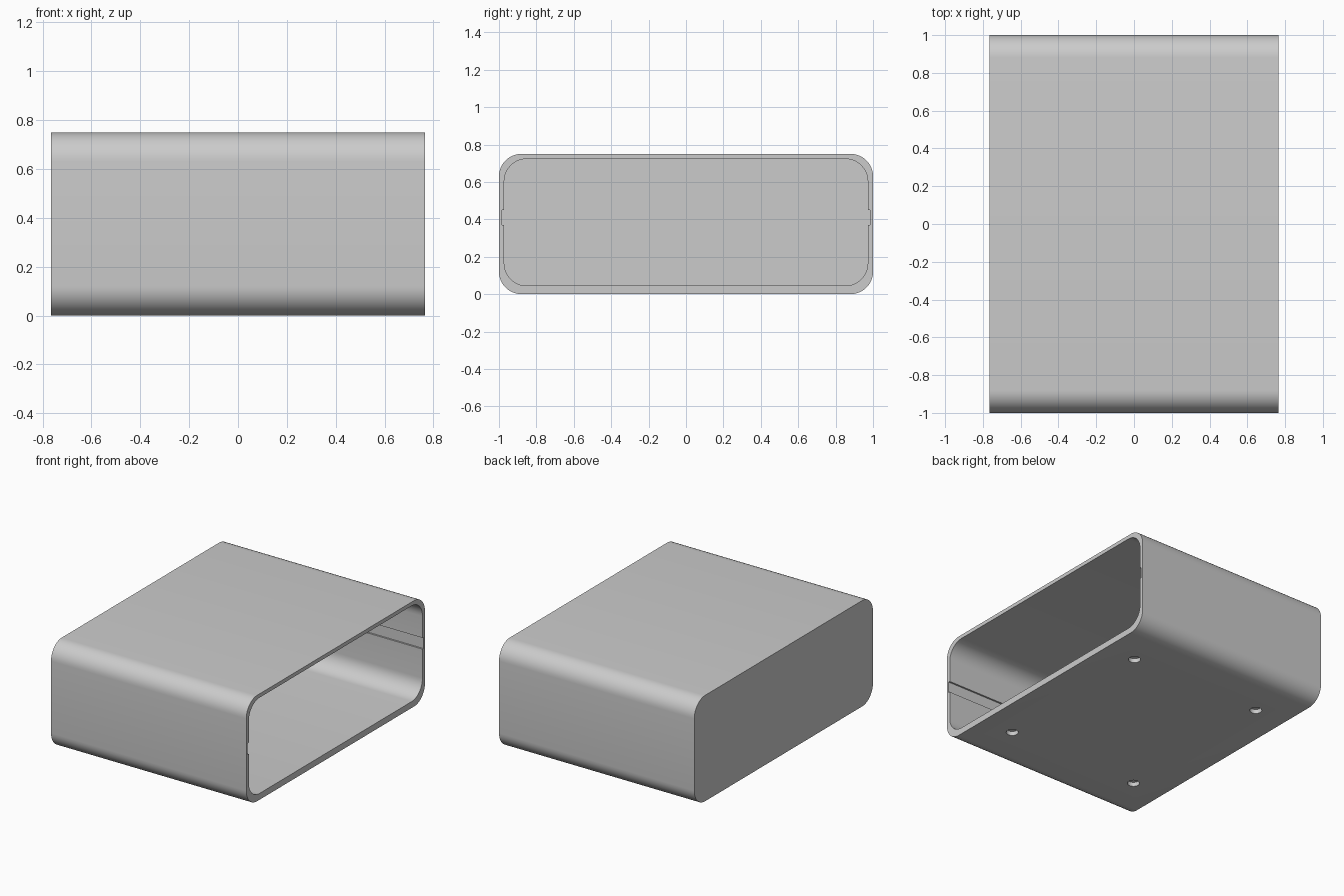
import bpy, bmesh
from math import radians, sin, cos, pi

if "Cube" in bpy.data.objects:
    bpy.data.objects.remove(bpy.data.objects["Cube"])

HALF_X = 0.765   # half depth of the sleeve
HALF_Y = 1.0
HEIGHT = 0.75
SEGS = 10        # facets per rounded corner


def rounded_bar(name, x0, x1, half_y, z0, z1, r):
    """Rounded rectangle in the YZ plane, extruded along X."""
    pts = []
    corners = ((half_y - r, z1 - r, 0), (-half_y + r, z1 - r, 90),
               (-half_y + r, z0 + r, 180), (half_y - r, z0 + r, 270))
    for cy, cz, start in corners:
        for i in range(SEGS + 1):
            a = radians(start + 90 * i / SEGS)
            pts.append((cy + r * cos(a), cz + r * sin(a)))
    bm = bmesh.new()
    face = bm.faces.new([bm.verts.new((x0, y, z)) for y, z in pts])
    ext = bmesh.ops.extrude_face_region(bm, geom=[face])
    moved = [v for v in ext["geom"] if isinstance(v, bmesh.types.BMVert)]
    bmesh.ops.translate(bm, verts=moved, vec=(x1 - x0, 0, 0))
    bmesh.ops.recalc_face_normals(bm, faces=bm.faces)
    mesh = bpy.data.meshes.new(name)
    bm.to_mesh(mesh)
    bm.free()
    obj = bpy.data.objects.new(name, mesh)
    bpy.context.collection.objects.link(obj)
    return obj


def box(name, lo, hi):
    bpy.ops.mesh.primitive_cube_add(size=1, location=[(a + b) / 2 for a, b in zip(lo, hi)])
    obj = bpy.context.object
    obj.name = name
    obj.scale = [b - a for a, b in zip(lo, hi)]
    return obj


def cut(target, cutter):
    """Subtract the cutter, then remove it."""
    cutter.hide_render = True
    bpy.context.view_layer.update()
    mod = target.modifiers.new(cutter.name, 'BOOLEAN')
    mod.operation = 'DIFFERENCE'
    mod.solver = 'EXACT'
    mod.object = cutter
    bpy.context.view_layer.objects.active = target
    bpy.ops.object.modifier_apply(modifier=mod.name)
    bpy.data.objects.remove(cutter, do_unlink=True)


# Outer body
body = rounded_bar("box_shell", -HALF_X, HALF_X, HALF_Y, 0, HEIGHT, 0.12)

# Cavity, open at +x, with a closed back wall
cut(body, rounded_bar("cavity", -HALF_X + 0.03, HALF_X + 0.1, 0.972, 0.045, 0.723, 0.12))

# Slide grooves along both inner side walls
for s in (-1, 1):
    ys = sorted((s * 0.9, s * 0.984))
    cut(body, box("groove", (-HALF_X + 0.03, ys[0], 0.37), (HALF_X + 0.1, ys[1], 0.45)))

# Four shallow round recesses in the underside
for sx in (-1, 1):
    for sy in (-1, 1):
        bpy.ops.mesh.primitive_cylinder_add(vertices=32, radius=0.04, depth=0.1,
                                            location=(sx * 0.52, sy * 0.625, -0.02))
        cut(body, bpy.context.object)

bpy.ops.object.select_all(action='DESELECT')
body.select_set(True)
bpy.context.view_layer.objects.active = body
bpy.ops.object.shade_smooth_by_angle(angle=radians(30))
